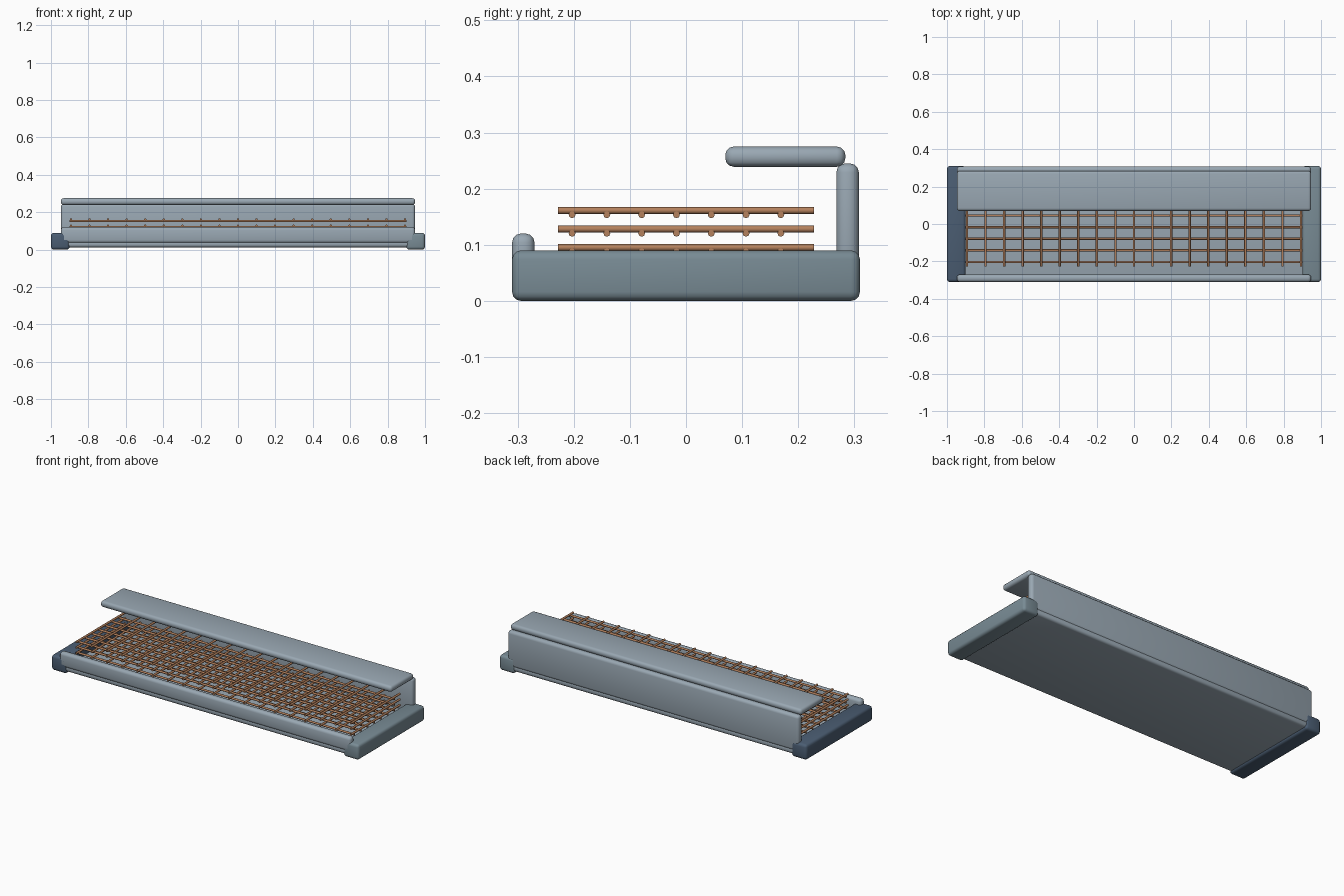
import bpy

cube = bpy.data.objects.get("Cube")
if cube:
    bpy.data.objects.remove(cube, do_unlink=True)


def material(name, colour):
    mat = bpy.data.materials.new(name)
    mat.use_nodes = True
    mat.diffuse_color = (*colour, 1)
    mat.node_tree.nodes["Principled BSDF"].inputs["Base Color"].default_value = (*colour, 1)
    return mat


panel_grey = material("pale blue grey", (0.32, 0.39, 0.45))
cap_grey = material("mid grey", (0.19, 0.26, 0.30))
cap_blue = material("dark slate blue", (0.07, 0.11, 0.17))
copper = material("copper", (0.46, 0.22, 0.11))


def slab(name, x, y, z, mat, bevel):
    """Rounded box given by its (min, max) range on each axis."""
    bpy.ops.mesh.primitive_cube_add(size=1, location=[sum(r) / 2 for r in (x, y, z)])
    ob = bpy.context.object
    ob.name = name
    ob.scale = [r[1] - r[0] for r in (x, y, z)]
    bpy.ops.object.transform_apply(location=False, rotation=False, scale=True)
    mod = ob.modifiers.new("rounded edges", "BEVEL")
    mod.width = bevel
    mod.segments = 3
    bpy.ops.object.modifier_apply(modifier=mod.name)
    ob.data.materials.append(mat)
    bpy.ops.object.shade_smooth_by_angle(angle=0.6)
    return ob


def wires(name, paths, radius):
    """Straight round wires, each given by its two end points."""
    curve = bpy.data.curves.new(name, "CURVE")
    curve.dimensions = "3D"
    curve.bevel_depth = radius
    curve.bevel_resolution = 2
    curve.use_fill_caps = True
    for ends in paths:
        spline = curve.splines.new("POLY")
        spline.points.add(1)
        for point, co in zip(spline.points, ends):
            point.co = (*co, 1)
    curve.materials.append(copper)
    ob = bpy.data.objects.new(name, curve)
    bpy.context.collection.objects.link(ob)


# Tray panels
span = (-0.947, 0.947)
slab("floor_plate", span, (-0.305, 0.305), (0.012, 0.05), panel_grey, 0.014)
slab("front_rail", span, (-0.31, -0.27), (0.035, 0.12), panel_grey, 0.016)
slab("back_wall", span, (0.268, 0.308), (0.035, 0.245), panel_grey, 0.016)
slab("top_flap", span, (0.07, 0.284), (0.239, 0.275), panel_grey, 0.015)

# End caps
slab("left_end_cap", (0.9, 1), (-0.31, 0.31), (0, 0.09), cap_grey, 0.016)
slab("right_end_cap", (-1, -0.9), (-0.31, 0.31), (0, 0.09), cap_blue, 0.016)

# Three stacked wire grids
for i, name in enumerate(("lower", "middle", "upper")):
    z = 0.095 + 0.033 * i
    xs = [-0.893 + 1.786 * k / 18 for k in range(19)]
    ys = [-0.203 + 0.062 * k for k in range(7)]
    wires(name + "_grid_cross_wires", [((x, -0.228, z), (x, 0.228, z)) for x in xs], 0.0062)
    wires(name + "_grid_long_wires",
          [((-0.9, y, z - 0.0075), (0.9, y, z - 0.0075)) for y in ys], 0.0062)
